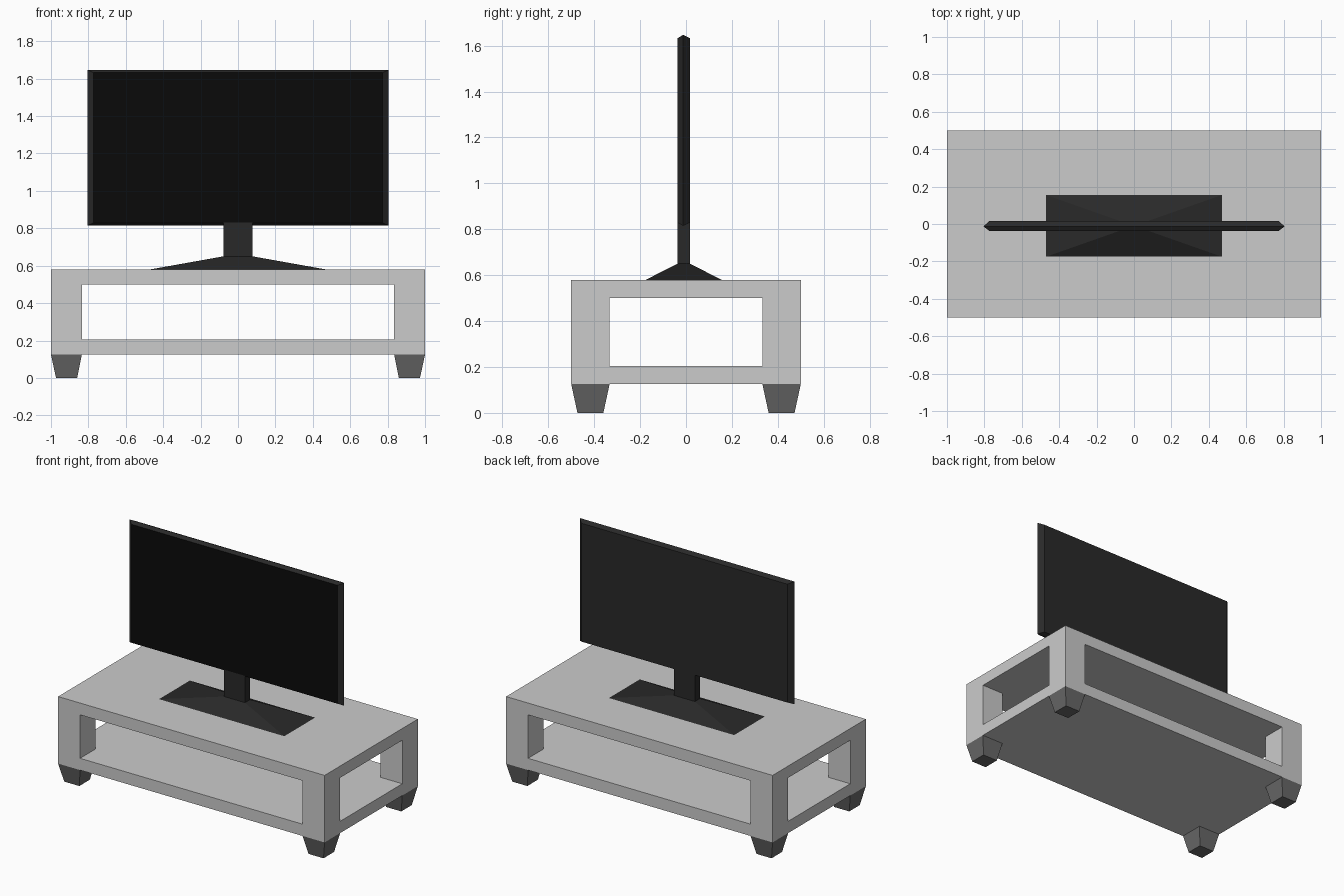
import bpy, bmesh
from mathutils import Vector

if "Cube" in bpy.data.objects:
    bpy.data.objects.remove(bpy.data.objects["Cube"])


def material(name, v):
    m = bpy.data.materials.new(name)
    m.diffuse_color = (v, v, v, 1)
    m.use_nodes = True
    m.node_tree.nodes["Principled BSDF"].inputs["Base Color"].default_value = m.diffuse_color
    return m


def loft(name, rings, axis='Z', mat=None):
    """Rectangles (a0, a1, b0, b1, level) joined into a closed solid along an axis."""
    bm = bmesh.new()
    loops = []
    for a0, a1, b0, b1, t in rings:
        pts = [(a0, b0), (a1, b0), (a1, b1), (a0, b1)]
        loops.append([bm.verts.new((a, b, t) if axis == 'Z' else (a, t, b)) for a, b in pts])
    for lo, hi in zip(loops, loops[1:]):
        for i in range(4):
            j = (i + 1) % 4
            bm.faces.new((lo[i], lo[j], hi[j], hi[i]))
    bm.faces.new(loops[0])
    bm.faces.new(loops[-1])
    bmesh.ops.recalc_face_normals(bm, faces=bm.faces[:])
    me = bpy.data.meshes.new(name)
    bm.to_mesh(me)
    bm.free()
    ob = bpy.data.objects.new(name, me)
    bpy.context.collection.objects.link(ob)
    if mat:
        me.materials.append(mat)
    return ob


def box(name, x, y, z0, z1):
    return loft(name, [(-x, x, -y, y, z0), (-x, x, -y, y, z1)])


leg_mat = material("dark_grey", 0.14)
frame_mat = material("charcoal", 0.022)
screen_mat = material("screen_black", 0.003)

# Table body: one block with an opening cut through each direction
body = box("table_body", 1.0, 0.5, 0.125, 0.58)
for x, y in ((0.835, 0.7), (1.2, 0.333)):
    cutter = box("opening_cutter", x, y, 0.205, 0.50)
    cutter.hide_render = True
    mod = body.modifiers.new("opening", 'BOOLEAN')
    mod.operation = 'DIFFERENCE'
    mod.solver = 'EXACT'
    mod.object = cutter
    bpy.context.view_layer.objects.active = body
    bpy.ops.object.modifier_apply(modifier=mod.name)
    bpy.data.objects.remove(cutter)

# Four tapered legs
for sx, side in ((-1, "left"), (1, "right")):
    for sy, end in ((-1, "front"), (1, "back")):
        loft(f"{end}_{side}_leg", [
            (sx * 0.86, sx * 0.973, sy * 0.36, sy * 0.473, 0),
            (sx * 0.835, sx, sy * 0.333, sy * 0.5, 0.125)], mat=leg_mat)

# Television stand: sloping foot rising into a neck
C = -0.01
loft("television_stand", [
    (-0.47, 0.47, C - 0.165, C + 0.165, 0.58),
    (-0.078, 0.078, C - 0.027, C + 0.027, 0.65),
    (-0.078, 0.078, C - 0.027, C + 0.027, 0.832)], mat=frame_mat)

# Television panel: widest at mid depth, bevelled to the front and back
tv = loft("television", [
    (-0.773, 0.773, 0.829, 1.632, C - 0.027),
    (-0.805, 0.805, 0.815, 1.647, C - 0.003),
    (-0.773, 0.773, 0.829, 1.632, C + 0.027)], axis='Y', mat=frame_mat)

# Black screen on the front face
tv.data.materials.append(screen_mat)
for p in tv.data.polygons:
    if p.normal.dot(Vector((0, -1, 0))) > 0.99:
        p.material_index = 1
